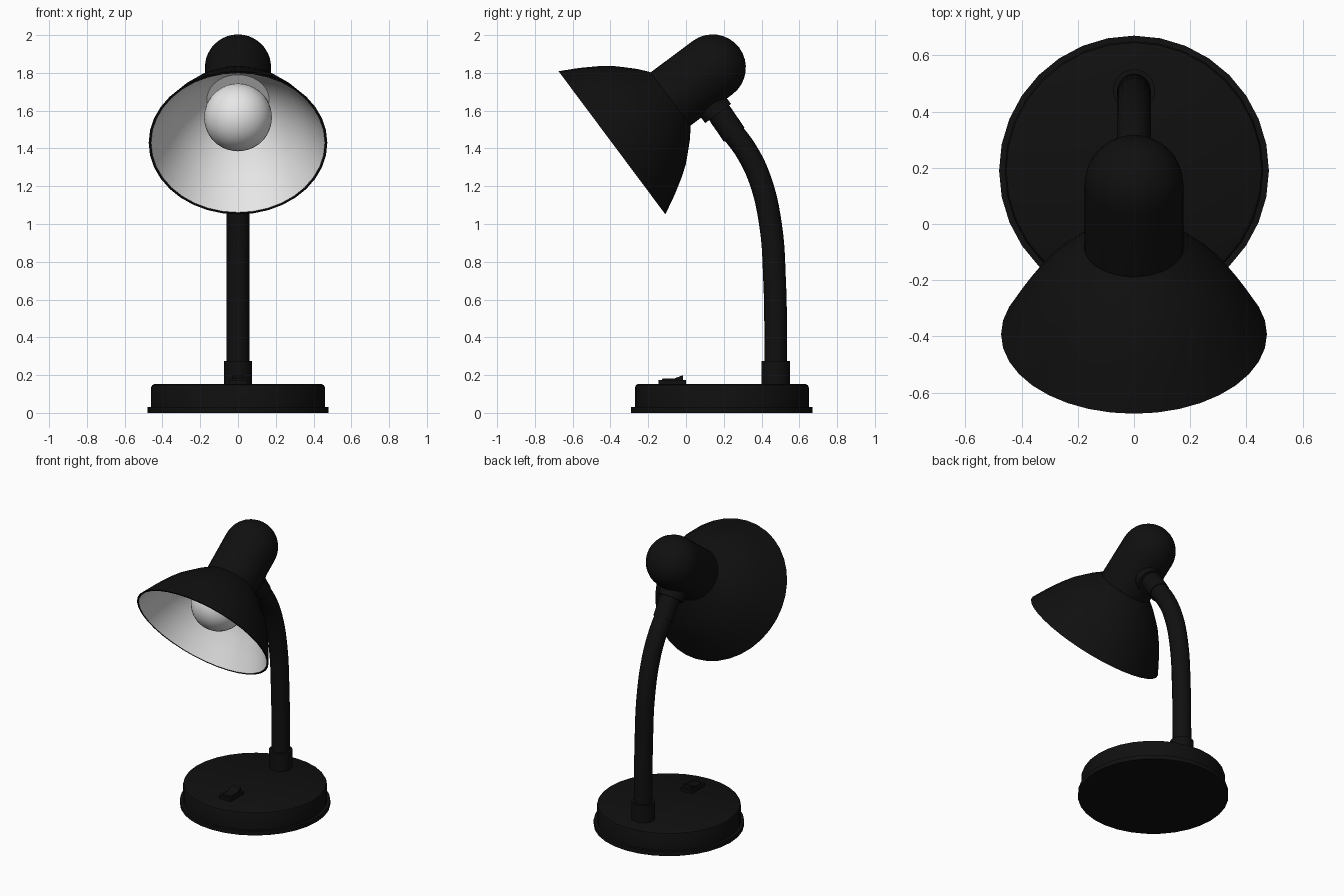
import bpy, bmesh, math
from mathutils import Vector, Matrix

if "Cube" in bpy.data.objects:
    bpy.data.objects.remove(bpy.data.objects["Cube"])


def material(name, v):
    m = bpy.data.materials.new(name)
    m.diffuse_color = (v, v, v, 1)
    m.use_nodes = True
    m.node_tree.nodes["Principled BSDF"].inputs["Base Color"].default_value = m.diffuse_color
    return m


black = material("black_plastic", 0.005)
white = material("white_lining", 0.8)


def finish(bm, name, mats):
    bmesh.ops.recalc_face_normals(bm, faces=bm.faces)
    me = bpy.data.meshes.new(name)
    bm.to_mesh(me)
    bm.free()
    for m in mats:
        me.materials.append(m)
    ob = bpy.data.objects.new(name, me)
    bpy.context.collection.objects.link(ob)
    smooth(ob)
    return ob


def smooth(ob):
    bpy.ops.object.select_all(action='DESELECT')
    ob.select_set(True)
    bpy.context.view_layer.objects.active = ob
    bpy.ops.object.shade_smooth_by_angle(angle=math.radians(35))


def lathe(name, profile, origin, axis=(0, 0, 1), mats=(black,), n=32, second_from=None):
    """Spin (radius, height) points about an axis; segments from second_from on use material 1."""
    mat = Matrix.Translation(origin) @ Vector(axis).to_track_quat('Z', 'Y').to_matrix().to_4x4()
    bm = bmesh.new()
    rings = []
    for r, h in profile:
        count = n if r > 1e-6 else 1
        rings.append([bm.verts.new(mat @ Vector((r * math.cos(2 * math.pi * k / n),
                                                 r * math.sin(2 * math.pi * k / n), h)))
                      for k in range(count)])
    for i, (a, b) in enumerate(zip(rings, rings[1:])):
        for k in range(n):
            j = (k + 1) % n
            quad = [a[k % len(a)], a[j % len(a)], b[j % len(b)], b[k % len(b)]]
            f = bm.faces.new(list(dict.fromkeys(quad)))
            f.material_index = int(second_from is not None and i >= second_from)
    return finish(bm, name, mats)


def rod(name, r, p, q):
    d = Vector(q) - Vector(p)
    return lathe(name, [(0, 0), (r, 0), (r, d.length), (0, d.length)], p, d)


def prism(name, outline, half_width):
    """Extrude a (y, z) outline across x."""
    bm = bmesh.new()
    sides = [[bm.verts.new((x, y, z)) for y, z in outline] for x in (-half_width, half_width)]
    for s in sides:
        bm.faces.new(s)
    for k in range(len(outline)):
        j = (k + 1) % len(outline)
        bm.faces.new([sides[0][k], sides[0][j], sides[1][j], sides[1][k]])
    return finish(bm, name, [black])


# Round base with a foot lip
lathe("base", [(0, 0), (0.48, 0), (0.48, 0.03), (0.46, 0.03), (0.46, 0.135),
               (0.455, 0.147), (0.443, 0.153), (0, 0.153)], (0, 0.19, 0))

# Rocker switch
prism("switch_plate", [(-0.145, 0.145), (0, 0.145), (0, 0.175), (-0.145, 0.175)], 0.045)
prism("switch_rocker", [(-0.13, 0.17), (-0.015, 0.17), (-0.015, 0.2),
                        (-0.06, 0.183), (-0.125, 0.181)], 0.033)

# Neck and its collar
rod("neck_collar", 0.075, (0, 0.475, 0.14), (0, 0.475, 0.275))
path = [(0.475, 0.14), (0.475, 0.4), (0.469, 0.7), (0.447, 1.0), (0.39, 1.24),
        (0.32, 1.385), (0.255, 1.475), (0.18, 1.57)]
cu = bpy.data.curves.new("neck", 'CURVE')
cu.dimensions = '3D'
cu.bevel_depth = 0.06
cu.bevel_resolution = 6
cu.resolution_u = 6
cu.use_fill_caps = True
sp = cu.splines.new('BEZIER')
sp.bezier_points.add(len(path) - 1)
for bp, (y, z) in zip(sp.bezier_points, path):
    bp.co = (0, y, z)
    bp.handle_left_type = bp.handle_right_type = 'AUTO'
cu.materials.append(black)
neck = bpy.data.objects.new("neck", cu)
bpy.context.collection.objects.link(neck)
bpy.ops.object.select_all(action='DESELECT')
neck.select_set(True)
bpy.context.view_layer.objects.active = neck
bpy.ops.object.convert(target='MESH')
smooth(bpy.context.view_layer.objects.active)

# Joint between neck and lamp head
rod("neck_end_sleeve", 0.066, (0, 0.255, 1.473), (0, 0.165, 1.605))
rod("head_joint", 0.085, (0, 0.17, 1.585), (0, 0.105, 1.672))

# Lamp head: everything shares one tilted axis starting at the shade rim
rim, tilt = (0, -0.392, 1.43), (0, 0.801, 0.598)
outer = [(0.178, 0.387), (0.232, 0.342), (0.28, 0.293), (0.325, 0.245),
         (0.365, 0.19), (0.42, 0.1), (0.473, 0)]
inner = [(r - 0.013, max(h - 0.006, 0)) for r, h in reversed(outer)]
lathe("shade", [(0, 0.387)] + outer + inner + [(0, 0.381)], rim, tilt,
      (black, white), 36, second_from=len(outer) + 1)

# Socket housing with domed end
arc = [math.pi / 2 * i / 8 for i in range(8)]
lathe("socket_housing", [(0, 0.383), (0.176, 0.383)]
      + [(0.176 * math.cos(a), 0.665 + 0.176 * math.sin(a)) for a in arc]
      + [(0, 0.841)], rim, tilt)

# Bulb with a tapered neck
ball = [math.radians(-90 + 140 * i / 14) for i in range(1, 15)]
lathe("bulb", [(0, 0.045)]
      + [(0.18 * math.cos(a), 0.225 + 0.18 * math.sin(a)) for a in ball]
      + [(0.09, 0.384), (0, 0.384)], rim, tilt, (white,))
